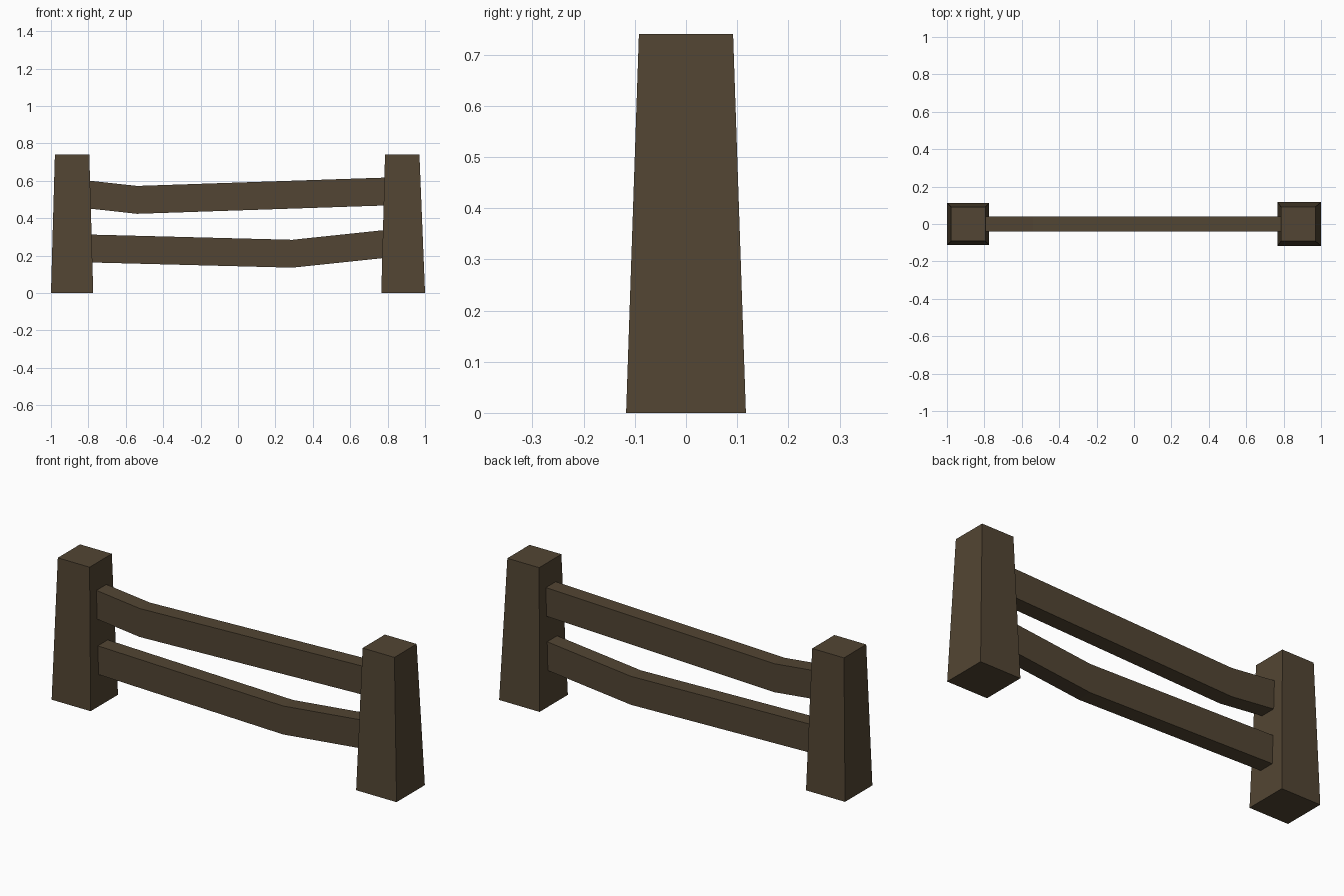
import bpy

if "Cube" in bpy.data.objects:
    bpy.data.objects.remove(bpy.data.objects["Cube"])

wood = bpy.data.materials.new("dark_wood")
wood.diffuse_color = (0.085, 0.06, 0.033, 1)
wood.use_nodes = True
wood.node_tree.nodes["Principled BSDF"].inputs["Base Color"].default_value = wood.diffuse_color


def loft(name, rings):
    """Closed solid through a row of four-cornered rings."""
    verts = [v for ring in rings for v in ring]
    faces = [(3, 2, 1, 0), tuple(range(len(verts) - 4, len(verts)))]
    for r in range(len(rings) - 1):
        for i in range(4):
            a, b = r * 4 + i, r * 4 + (i + 1) % 4
            faces.append((a, b, b + 4, a + 4))
    mesh = bpy.data.meshes.new(name)
    mesh.from_pydata(verts, [], faces)
    mesh.materials.append(wood)
    obj = bpy.data.objects.new(name, mesh)
    bpy.context.collection.objects.link(obj)
    return obj


def post(name, bottom, top, height=0.74):
    """Square tapered post; bottom and top are (centre x, half width)."""
    def square(x, h, z):
        return [(x - h, -h, z), (x + h, -h, z), (x + h, h, z), (x - h, h, z)]
    loft(name, [square(*bottom, 0), square(*top, height)])


def rail(name, path, half_y=0.041, half_z=0.0745):
    """Bent plank following (x, z) centre points."""
    loft(name, [[(x, -half_y, z - half_z), (x, half_y, z - half_z),
                 (x, half_y, z + half_z), (x, -half_y, z + half_z)]
                for x, z in path])


# Tapered posts
post("left_post", (-0.887, 0.113), (-0.887, 0.092))
post("right_post", (0.883, 0.117), (0.878, 0.092))

# Sagging rails, ends set into the posts
rail("upper_rail", [(-0.83, 0.53), (-0.54, 0.498), (0.83, 0.544)])
rail("lower_rail", [(-0.83, 0.239), (0.29, 0.21), (0.83, 0.267)])
